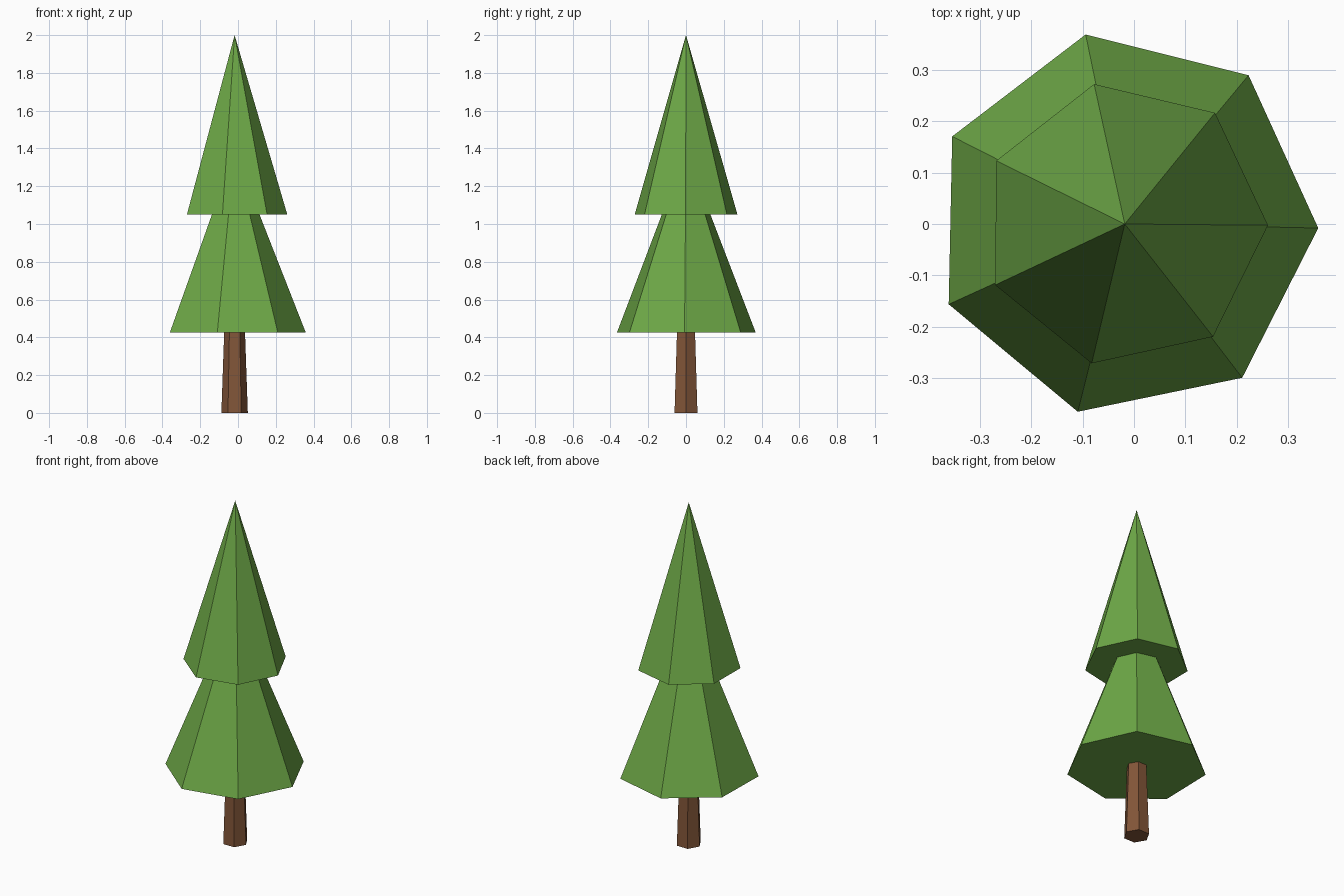
import bpy
import bmesh
import math

if "Cube" in bpy.data.objects:
    bpy.data.objects.remove(bpy.data.objects["Cube"])

CX = -0.018  # tree axis


def material(name, color):
    m = bpy.data.materials.new(name)
    m.diffuse_color = (*color, 1.0)
    m.use_nodes = True
    m.node_tree.nodes["Principled BSDF"].inputs["Base Color"].default_value = m.diffuse_color
    return m


def tapered(name, sides, r_bottom, r_top, z_bottom, z_top, turn, mat):
    """Flat-sided cone or frustum standing on the tree axis."""
    bm = bmesh.new()

    def ring(r, z):
        step = 2 * math.pi / sides
        return [bm.verts.new((CX + r * math.cos(turn + i * step),
                              r * math.sin(turn + i * step), z)) for i in range(sides)]

    low = ring(r_bottom, z_bottom)
    bm.faces.new(low[::-1])
    if r_top > 0:
        high = ring(r_top, z_top)
        bm.faces.new(high)
        for i in range(sides):
            j = (i + 1) % sides
            bm.faces.new((low[i], low[j], high[j], high[i]))
    else:
        tip = bm.verts.new((CX, 0, z_top))
        for i in range(sides):
            bm.faces.new((low[i], low[(i + 1) % sides], tip))
    mesh = bpy.data.meshes.new(name)
    bm.to_mesh(mesh)
    bm.free()
    mesh.materials.append(mat)
    obj = bpy.data.objects.new(name, mesh)
    bpy.context.collection.objects.link(obj)
    return obj


leaf = material("leaf_green", (0.155, 0.395, 0.063))
bark = material("bark_brown", (0.225, 0.092, 0.040))

# Six-sided trunk, two seven-sided foliage tiers
tapered("trunk", 6, 0.070, 0.055, 0.0, 0.43, 0.0, bark)
tapered("lower_foliage", 7, 0.377, 0.130, 0.425, 1.055, math.radians(-1.2), leaf)
tapered("upper_foliage", 7, 0.279, 0.0, 1.05, 2.0, math.radians(-0.5), leaf)
